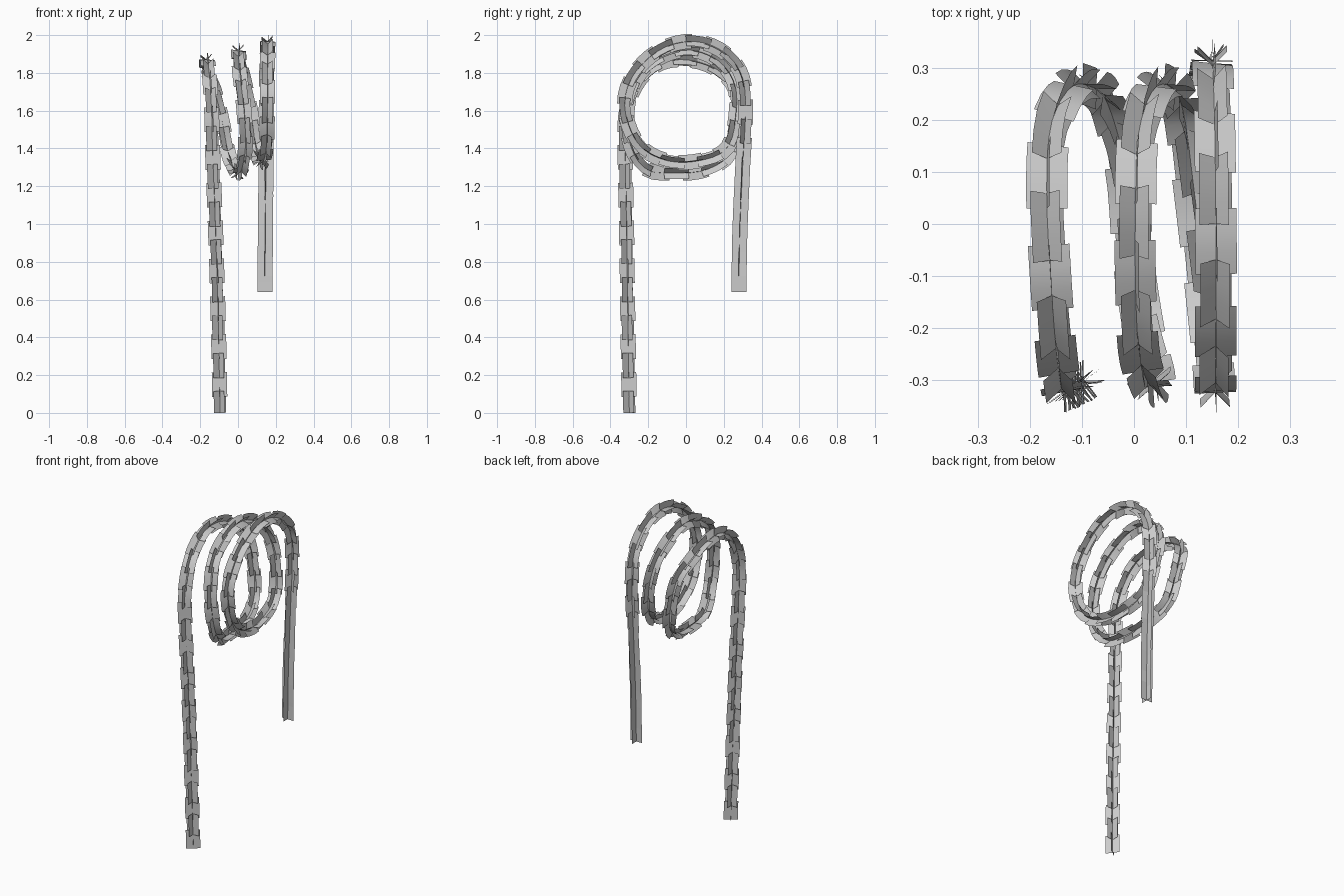
import bpy, bmesh, math, random
from mathutils import Vector
from mathutils.geometry import interpolate_bezier

if "Cube" in bpy.data.objects:
    bpy.data.objects.remove(bpy.data.objects["Cube"])

random.seed(4)

# Vine centreline: long stem, three hanging loops, short stem
LONG_STEM = [(-.095, -.30, 0), (-.105, -.308, .5), (-.12, -.315, 1.0), (-.135, -.322, 1.4)]
LOOP_A = [(-.14, -.315, 1.6), (-.15, -.24, 1.77), (-.16, -.11, 1.86), (-.168, .06, 1.86),
          (-.16, .19, 1.80), (-.125, .26, 1.71), (-.085, .265, 1.55), (-.05, .23, 1.37),
          (-.015, .1, 1.285), (0.0, -.08, 1.27), (.02, -.21, 1.29)]
LOOP_B = [(.04, -.295, 1.42), (.03, -.31, 1.62), (.01, -.25, 1.79), (.003, -.12, 1.89),
          (.003, .03, 1.92), (.008, .17, 1.865), (.035, .255, 1.75), (.07, .265, 1.58),
          (.095, .215, 1.40), (.115, .07, 1.335), (.135, -.1, 1.335)]
LOOP_C = [(.15, -.24, 1.41), (.155, -.315, 1.56), (.157, -.315, 1.71), (.157, -.23, 1.85),
          (.158, -.09, 1.945), (.157, .06, 1.965), (.155, .2, 1.91), (.152, .29, 1.80)]
SHORT_STEM = [(.15, .315, 1.64), (.148, .30, 1.3), (.145, .285, .95), (.143, .28, .64)]


def smooth_path(pts, steps=16):
    pts = [Vector(p) for p in pts]
    out = []
    for i in range(len(pts) - 1):
        a, b = pts[i], pts[i + 1]
        prev, nxt = pts[max(i - 1, 0)], pts[min(i + 2, len(pts) - 1)]
        d = (b - a).length
        ha = (b - prev).normalized() * d / 3
        hb = (nxt - a).normalized() * d / 3
        out += list(interpolate_bezier(a, a + ha, b - hb, b, steps + 1))[:-1]
    return out + [pts[-1]]


path = smooth_path(LONG_STEM + LOOP_A + LOOP_B + LOOP_C + SHORT_STEM)
dist = [0.0]
for a, b in zip(path, path[1:]):
    dist.append(dist[-1] + (b - a).length)
total = dist[-1]


def sample(s):
    s = min(max(s, 0), total)
    i = next((k for k in range(len(dist) - 2) if dist[k + 1] >= s), len(dist) - 2)
    f = (s - dist[i]) / (dist[i + 1] - dist[i])
    return path[i].lerp(path[i + 1], f)


def frame(s):
    t = (sample(s + .01) - sample(s - .01)).normalized()
    side = Vector((1, 0, 0))
    side = (side - t * side.dot(t)).normalized()
    return sample(s), side, t.cross(side)


def card(bm, s0, s1, angle, half, cuts=3):
    """One flat leaf card that follows the vine between two distances."""
    rows = []
    for k in range(cuts + 1):
        p, u, v = frame(s0 + (s1 - s0) * k / cuts)
        d = u * math.cos(angle) + v * math.sin(angle)
        rows.append([bm.verts.new(p + d * half * j) for j in (-1, 0, 1)])
    for r, q in zip(rows, rows[1:]):
        for j in range(2):
            bm.faces.new((r[j], r[j + 1], q[j + 1], q[j]))


# Overlapping bunches of crossed cards, alternately twisted
bm = bmesh.new()
count = round(total / .1)
pitch = total / count
for i in range(count):
    s0 = max(i * pitch - .015, 0)
    s1 = min((i + 1) * pitch + .015, total)
    on_short_stem = s0 > total - .75
    twist = math.radians(6 if i % 2 or on_short_stem else 40)
    twist += random.uniform(-.1, .1)
    for q in range(2):
        card(bm, s0, s1, twist + q * math.pi / 2, .04)

mesh = bpy.data.meshes.new("looped_vine")
bm.to_mesh(mesh)
bm.free()
vine = bpy.data.objects.new("looped_vine", mesh)
bpy.context.collection.objects.link(vine)
bpy.context.view_layer.objects.active = vine
vine.select_set(True)
bpy.ops.object.shade_smooth_by_angle(angle=math.radians(40))
